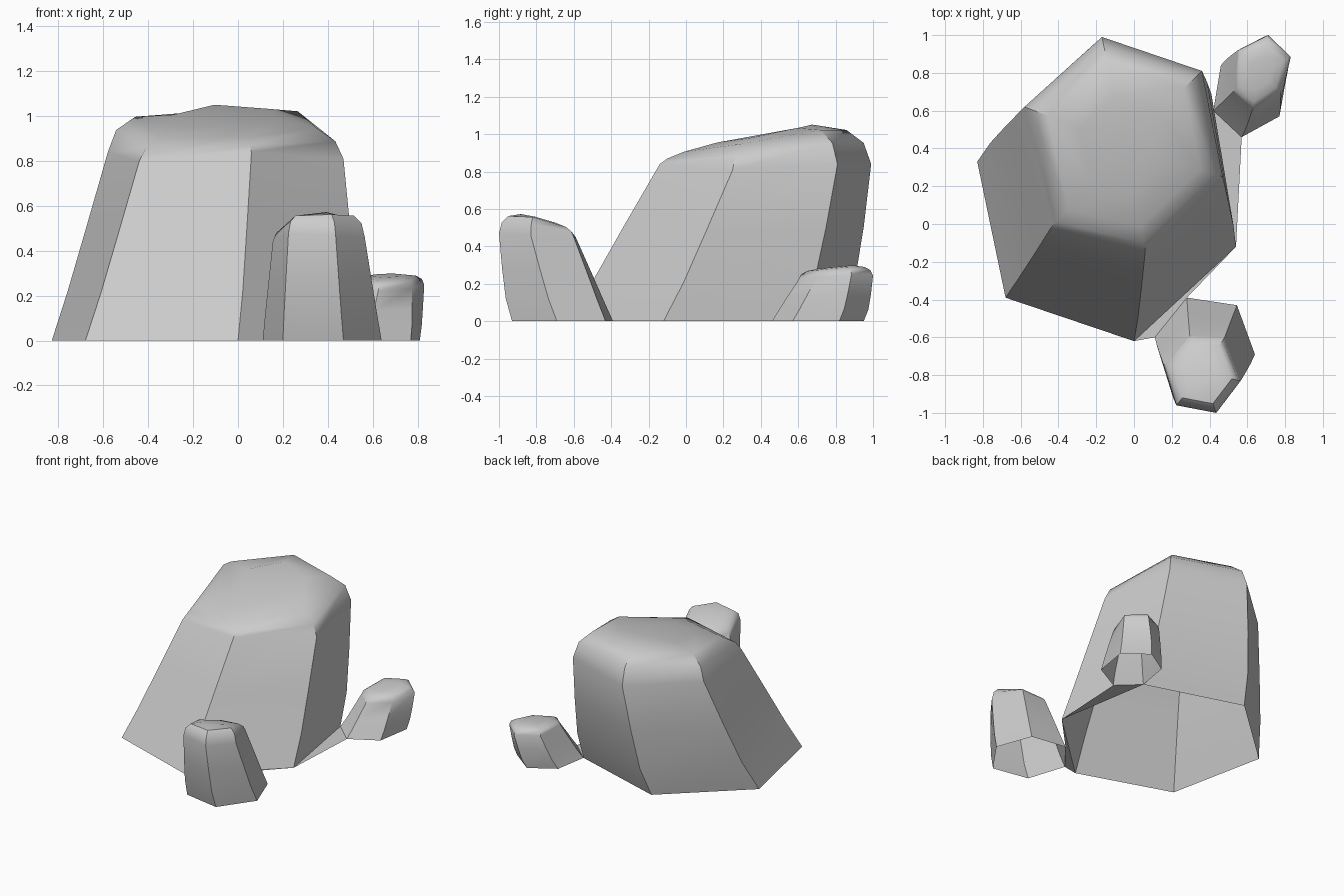
import bpy, bmesh, math
from mathutils import Vector

if "Cube" in bpy.data.objects:
    bpy.data.objects.remove(bpy.data.objects["Cube"])


def finish(name, bm, smooth=True):
    me = bpy.data.meshes.new(name)
    bm.to_mesh(me)
    bm.free()
    ob = bpy.data.objects.new(name, me)
    bpy.context.collection.objects.link(ob)
    if smooth:
        bpy.ops.object.select_all(action='DESELECT')
        ob.select_set(True)
        bpy.context.view_layer.objects.active = ob
        bpy.ops.object.shade_smooth_by_angle(angle=math.radians(38))
    return ob


def rock(name, base, shoulder, top, limit, bump):
    """Leaning six-sided boulder shell, open underneath: base ring, bowed side,
    shoulder, rounded lip, tilted cap. top(x, y) gives the cap height,
    held below limit around the rim."""
    base = [Vector((x, y, 0)) for x, y in base]
    shoulder = [Vector(p) for p in shoulder]
    mid = sum(shoulder, Vector()) / 6
    lean = mid - sum(base, Vector()) / 6

    def bowed(t, amount, ahead):
        ring = [a.lerp(b, t) for a, b in zip(base, shoulder)]
        c = sum(ring, Vector()) / 6
        return [Vector((p.x + lean.x * ahead,
                        c.y + (p.y - c.y) * amount + lean.y * ahead, p.z))
                for p in ring]

    def capped(inset, rise, high, lift=0):
        ring = []
        for p in shoulder:
            q = p.lerp(mid, inset)
            q.z = p.z + (min(top(q.x, q.y), high) - p.z) * rise + lift
            ring.append(q)
        return ring

    rings = [base, bowed(0.26, 1.03, 0.06), bowed(0.6, 1.025, 0.04), shoulder,
             capped(0.07, 0.62, limit), capped(0.23, 1, limit),
             capped(0.55, 1, 9, bump)]
    bm = bmesh.new()
    vs = [[bm.verts.new(p) for p in r] for r in rings]
    for lo, hi in zip(vs, vs[1:]):
        for i in range(6):
            j = (i + 1) % 6
            bm.faces.new((lo[i], lo[j], hi[j], hi[i]))
    bm.faces.new(vs[-1])
    bmesh.ops.recalc_face_normals(bm, faces=bm.faces)
    finish(name, bm)


# Large boulder
big = [(-.68, -.39), (0, -.62), (.54, -.12), (.42, .60), (-.29, .82), (-.83, .33)]
rock("large_boulder", big,
     [(-.44, -.02, .80), (.06, -.14, .84), (.47, .25, .81),
      (.36, .81, .84), (-.17, .99, .84), (-.58, .62, .84)],
     lambda x, y: .91 + .2 * y - .06 * abs(x), 1.022, .012)

# Medium boulder at the front (base ring listed counter-clockwise)
front = [(.11, -.60), (.20, -.88), (.47, -.93), (.64, -.69), (.545, -.43), (.28, -.39)]
rock("front_boulder", front,
     [(.155, -.74, .44), (.225, -.96, .48), (.435, -1.0, .47),
      (.565, -.83, .46), (.48, -.60, .45), (.295, -.59, .45)],
     lambda x, y: .533 - .26 * (y + .79) + .1 * (x - .36), .562, .012)

# Small boulder at the back right
small = [(.42, .60), (.57, .46), (.77, .57), (.81, .82), (.64, .95), (.46, .84)]
rock("back_boulder", small,
     [(.525, .70, .235), (.625, .60, .22), (.775, .70, .235),
      (.83, .885, .25), (.71, 1.0, .245), (.55, .92, .25)],
     lambda x, y: .283 + .1 * (y - .8), .29, .007)

# Flat ground sheets joining the boulders
for name, pts in (("front_ground_web", [big[1], front[0], front[5], big[2]]),
                  ("back_ground_web", [big[2], small[1], big[3]])):
    bm = bmesh.new()
    bm.faces.new([bm.verts.new((x, y, 0)) for x, y in pts])
    finish(name, bm, smooth=False)
